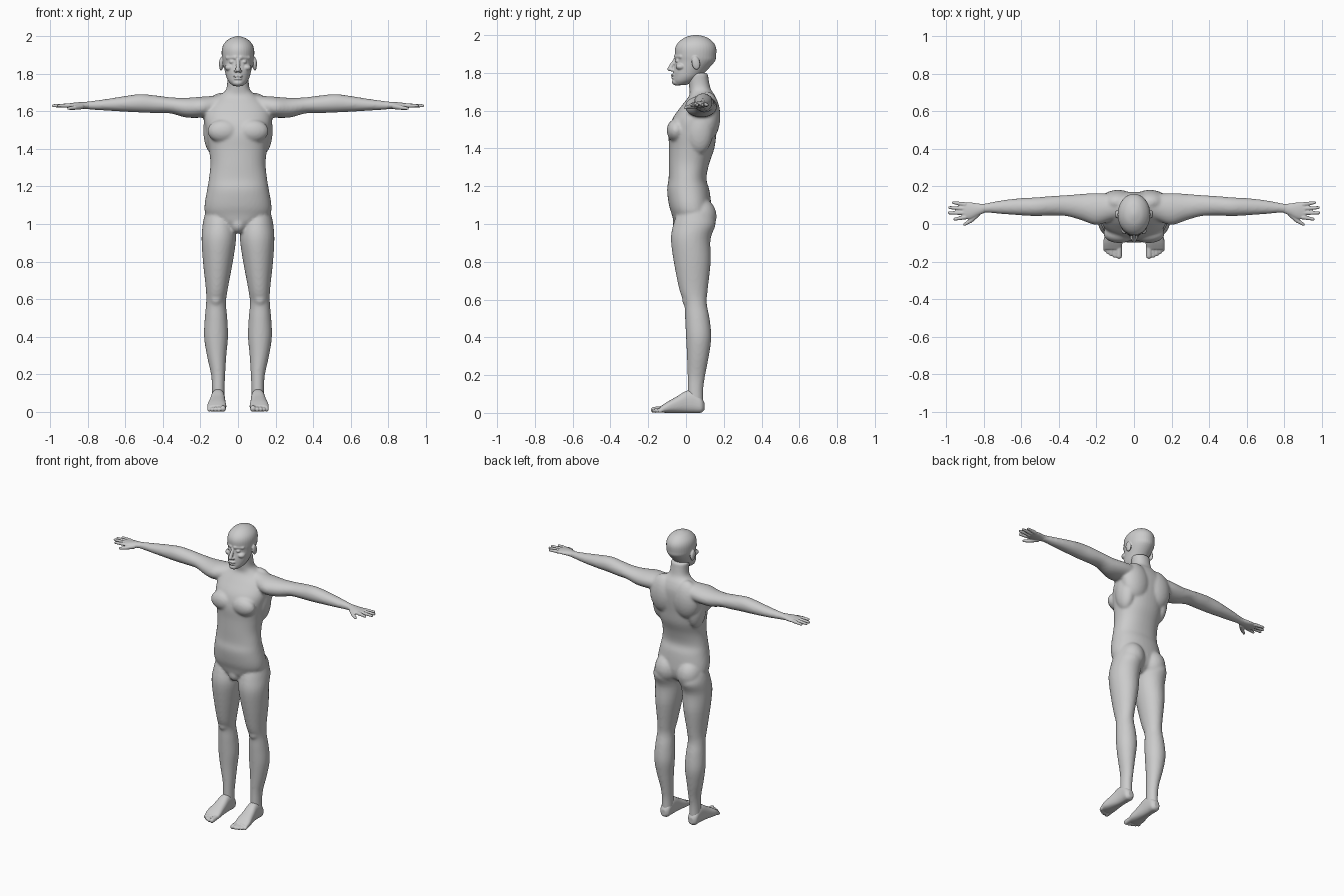
import bpy, bmesh, math
from mathutils import Vector, Matrix

skin = bpy.data.materials.new("light_grey")
skin.diffuse_color = (0.6, 0.6, 0.6, 1)


def spline(rows, steps=4):
    """Smooth the section list with a Catmull-Rom curve."""
    out = []
    for i in range(len(rows) - 1):
        p = [rows[max(0, min(len(rows) - 1, i + k))] for k in (-1, 0, 1, 2)]
        for s in range(steps):
            t = s / steps
            out.append([0.5 * (2 * b + (c - a) * t + (2 * a - 5 * b + 4 * c - d) * t * t
                               + (3 * b - a - 3 * c + d) * t ** 3) for a, b, c, d in zip(*p)])
    return out + [list(rows[-1])]


def loft(bm, axis, rows, n=28, power=1.0):
    """Oval sections (position, centre u, radius u, centre v, radius v) along an axis."""
    rings = []
    for t, cu, ru, cv, rv in spline(rows):
        ring = []
        for k in range(n):
            a = 2 * math.pi * k / n
            c, s = math.cos(a), math.sin(a)
            u = cu + ru * math.copysign(abs(c) ** power, c)
            v = cv + rv * math.copysign(abs(s) ** power, s)
            ring.append(bm.verts.new({"x": (t, u, v), "y": (u, t, v), "z": (u, v, t)}[axis]))
        rings.append(ring)
    faces = [bm.faces.new(rings[0]), bm.faces.new(rings[-1])]
    for a, b in zip(rings, rings[1:]):
        for k in range(n):
            j = (k + 1) % n
            faces.append(bm.faces.new((a[k], a[j], b[j], b[k])))
    bmesh.ops.recalc_face_normals(bm, faces=faces)


def blob(bm, loc, radii, tilt=0.0):
    m = Matrix.Translation(loc) @ Matrix.Rotation(tilt, 4, "X") @ Matrix.Diagonal((*radii, 1))
    bmesh.ops.create_uvsphere(bm, u_segments=24, v_segments=14, radius=1, matrix=m)


def capsule(bm, a, b, ra, rb):
    a, b = Vector(a), Vector(b)
    m = Matrix.Translation((a + b) / 2) @ (b - a).to_track_quat("Z", "Y").to_matrix().to_4x4()
    bmesh.ops.create_cone(bm, cap_ends=True, segments=16, radius1=ra, radius2=rb,
                          depth=(b - a).length, matrix=m)
    blob(bm, a, (ra,) * 3)
    blob(bm, b, (rb,) * 3)


def mirror(bm):
    """Copy everything so far to the other side."""
    new = bmesh.ops.duplicate(bm, geom=bm.verts[:] + bm.edges[:] + bm.faces[:])["geom"]
    for v in new:
        if isinstance(v, bmesh.types.BMVert):
            v.co.x = -v.co.x
    bmesh.ops.reverse_faces(bm, faces=[f for f in new if isinstance(f, bmesh.types.BMFace)])


def finish(bm, name, voxel, smooth):
    """Fuse the overlapping forms into one smooth skin."""
    me = bpy.data.meshes.new(name)
    bm.to_mesh(me)
    bm.free()
    me.materials.append(skin)
    ob = bpy.data.objects.new(name, me)
    bpy.context.collection.objects.link(ob)
    r = ob.modifiers.new("fuse", "REMESH")
    r.mode, r.voxel_size, r.use_smooth_shade = "VOXEL", voxel, True
    s = ob.modifiers.new("soften", "SMOOTH")
    s.factor, s.iterations = 0.5, smooth


# Body: legs, arms and paired muscles
bm = bmesh.new()
loft(bm, "z", [(1.06, .10, .075, .045, .09), (1.0, .10, .088, .045, .112), (.92, .102, .092, .025, .105),
               (.8, .107, .08, .033, .098), (.65, .113, .058, .04, .075), (.58, .117, .053, .05, .06),
               (.5, .117, .06, .06, .065), (.4, .117, .064, .067, .067), (.3, .114, .052, .063, .058),
               (.2, .106, .038, .055, .047), (.13, .105, .034, .05, .042), (.05, .105, .034, .05, .042)])
loft(bm, "x", [(.03, .09, .045, 1.66, .05), (.12, .088, .07, 1.63, .055), (.2, .08, .085, 1.622, .056),
               (.28, .09, .07, 1.62, .052), (.36, .098, .056, 1.632, .043), (.44, .097, .052, 1.638, .047),
               (.52, .092, .05, 1.643, .049), (.6, .092, .046, 1.64, .042), (.7, .09, .037, 1.635, .031),
               (.79, .085, .025, 1.632, .022), (.83, .08, .027, 1.632, .018)])
blob(bm, (.117, .012, .6), (.034, .033, .04))        # knee
blob(bm, (.084, .072, 1.04), (.084, .09, .1))        # buttock
blob(bm, (.078, -.052, 1.495), (.085, .05, .062))    # chest muscle
blob(bm, (.085, .115, 1.57), (.1, .067, .13))        # shoulder blade
blob(bm, (.13, .07, 1.5), (.055, .075, .13))         # side muscle
mirror(bm)
# Torso and neck
loft(bm, "z", [(.965, 0, .04, .03, .05), (1.0, 0, .11, .03, .09), (1.05, 0, .17, .03, .105),
               (1.1, 0, .178, .022, .112), (1.18, 0, .165, .012, .112), (1.24, 0, .155, .008, .1),
               (1.32, 0, .147, .016, .107), (1.4, 0, .155, .03, .12), (1.48, 0, .168, .035, .126),
               (1.56, 0, .178, .05, .12), (1.63, 0, .16, .075, .095), (1.68, 0, .105, .085, .068),
               (1.72, 0, .062, .073, .056), (1.8, 0, .058, .06, .055)], 40, 0.9)
blob(bm, (0, -.025, 1.0), (.045, .045, .05))
finish(bm, "body", .008, 6)

# Head: paired features
bm = bmesh.new()
blob(bm, (.09, .052, 1.852), (.011, .022, .036), 0.2)             # ear
capsule(bm, (.014, -.052, 1.887), (.055, -.026, 1.886), .012, .011)  # brow
blob(bm, (.032, -.043, 1.864), (.015, .014, .011))                # eye
blob(bm, (.046, -.028, 1.833), (.025, .027, .018))                # cheekbone
blob(bm, (.012, -.074, 1.815), (.009, .011, .008))                # nostril
mirror(bm)
# Skull, nose, lips and chin
loft(bm, "z", [(1.735, 0, .025, -.03, .028), (1.755, 0, .047, -.012, .056), (1.78, 0, .061, .005, .073),
               (1.81, 0, .069, .02, .087), (1.86, 0, .081, .047, .105), (1.89, 0, .086, .05, .109),
               (1.93, 0, .086, .051, .109), (1.96, 0, .075, .052, .094), (1.985, 0, .05, .053, .063),
               (1.997, 0, .022, .053, .028), (2.001, 0, .004, .053, .005)], 36)
capsule(bm, (0, -.056, 1.873), (0, -.086, 1.821), .009, .013)
blob(bm, (0, -.068, 1.788), (.026, .012, .007))
blob(bm, (0, -.066, 1.774), (.022, .012, .007))
blob(bm, (0, -.045, 1.752), (.03, .03, .02))
finish(bm, "head", .004, 3)

# Hands: palm, thumb and four fingers
bm = bmesh.new()
loft(bm, "x", [(.79, .084, .022, 1.632, .019), (.83, .077, .032, 1.632, .018),
               (.87, .071, .044, 1.631, .016), (.912, .07, .045, 1.63, .011)], 24)
capsule(bm, (.835, .052, 1.626), (.87, .018, 1.62), .015, .012)
capsule(bm, (.87, .018, 1.62), (.902, -.002, 1.616), .012, .008)
for y, tip_x, tip_y in ((.036, .955, .026), (.059, .984, .059), (.082, .982, .087), (.104, .962, .114)):
    capsule(bm, (.9, y, 1.631), (tip_x, tip_y, 1.63), .012, .008)
mirror(bm)
finish(bm, "hands", .0035, 2)

# Feet: sole, instep, heel and five toes
bm = bmesh.new()
loft(bm, "y", [(.097, .106, .016, .035, .02), (.08, .106, .033, .042, .041), (.04, .106, .036, .058, .058),
               (0, .107, .038, .058, .058), (-.05, .11, .044, .043, .043), (-.1, .113, .051, .029, .029),
               (-.135, .113, .048, .018, .016)], 28, 0.8)
for x, tip, r in ((.08, -.17, .016), (.102, -.168, .012), (.12, -.16, .012), (.137, -.15, .011), (.152, -.137, .011)):
    capsule(bm, (x, -.11, .022), (x, tip, r), r, r)
mirror(bm)
finish(bm, "feet", .004, 2)
